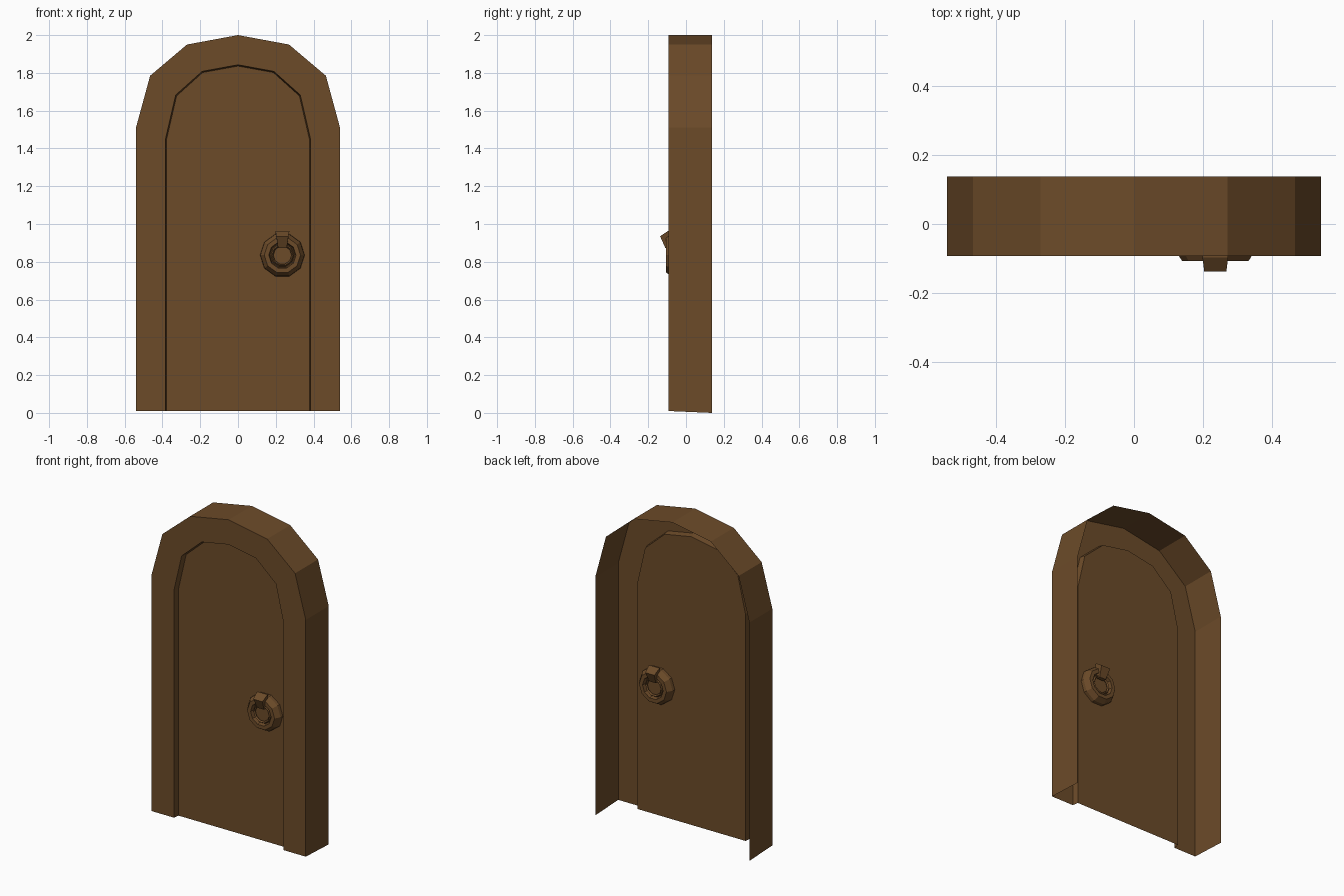
import bpy, bmesh, math
from mathutils import Matrix

if "Cube" in bpy.data.objects:
    bpy.data.objects.remove(bpy.data.objects["Cube"])

wood = bpy.data.materials.new("brown")
wood.diffuse_color = (0.15, 0.07, 0.022, 1)
wood.use_nodes = True
wood.node_tree.nodes["Principled BSDF"].inputs["Base Color"].default_value = wood.diffuse_color


def finish(name, bm):
    bmesh.ops.recalc_face_normals(bm, faces=bm.faces)
    mesh = bpy.data.meshes.new(name)
    bm.to_mesh(mesh)
    bm.free()
    mesh.materials.append(wood)
    ob = bpy.data.objects.new(name, mesh)
    bpy.context.collection.objects.link(ob)
    return ob


def arch(half):
    """Full arch outline from its right half (bottom to top centre)."""
    return half + [(-x, z) for x, z in half[-2::-1]]


def row(bm, pts, y):
    return [bm.verts.new((x, y, z)) for x, z in pts]


def bridge(bm, a, b, closed=False):
    n = len(a)
    for i in range(n if closed else n - 1):
        j = (i + 1) % n
        bm.faces.new((a[i], a[j], b[j], b[i]))


FRONT, BACK, LEAF = -0.093, 0.137, -0.055
outer = arch([(0.54, 0.01), (0.54, 1.51), (0.465, 1.785), (0.27, 1.95), (0, 2)])
outer_back = [(x, 0 if z < 0.1 else z) for x, z in outer]
inner = arch([(0.384, 0.01), (0.384, 1.45), (0.33, 1.683), (0.19, 1.808), (0, 1.843)])
leaf = arch([(0.378, 0.01), (0.378, 1.448), (0.325, 1.678), (0.187, 1.802), (0, 1.836)])

# Frame: open-backed outer wall, front face and shallow reveal
bm = bmesh.new()
rows = [row(bm, p, y) for p, y in
        ((outer_back, BACK), (outer, FRONT), (inner, FRONT), (leaf, LEAF))]
for a, b in zip(rows, rows[1:]):
    bridge(bm, a, b)
finish("door_frame", bm)

# Door leaf: single flat panel
bm = bmesh.new()
bm.faces.new(row(bm, leaf, LEAF))
finish("door_leaf", bm)

CX, CZ, SIDES = 0.235, 0.835, 10


def lathe(name, profile, side, closed=False):
    """Ten-sided turned part; profile is (radius, distance from the leaf)."""
    bm = bmesh.new()
    rings = []
    for r, d in profile:
        pts = [(CX + r * math.cos(math.tau * i / SIDES),
                CZ + r * math.sin(math.tau * i / SIDES)) for i in range(SIDES)]
        rings.append(row(bm, pts, LEAF + side * d))
    for a, b in zip(rings, rings[1:]):
        bridge(bm, a, b, True)
    if closed:
        bridge(bm, rings[-1], rings[0], True)
    else:
        bm.faces.new(rings[-1])
    finish(name, bm)


# Pull-ring handle on both sides of the leaf
for label, side in (("front", -1), ("back", 1)):
    lathe(label + "_handle_plate",
          [(0.118, 0), (0.116, 0.02), (0.096, 0.052), (0.072, 0.052), (0.066, 0.022)], side)
    lathe(label + "_pull_ring",
          [(0.062, 0.037), (0.055, 0.046), (0.048, 0.037), (0.055, 0.028)], side, True)

    # Wedge bracket holding the ring: (distance, z, half width)
    bm = bmesh.new()
    section = [(0.03, 0.962, 0.037), (0.042, 0.962, 0.037), (0.082, 0.935, 0.032),
               (0.054, 0.872, 0.023), (0.03, 0.872, 0.023)]
    left, right = ([bm.verts.new((CX + s * w, LEAF + side * d, z))
                    for d, z, w in section] for s in (-1, 1))
    bridge(bm, left, right, True)
    bm.faces.new(left)
    bm.faces.new(right)
    finish(label + "_ring_bracket", bm)
